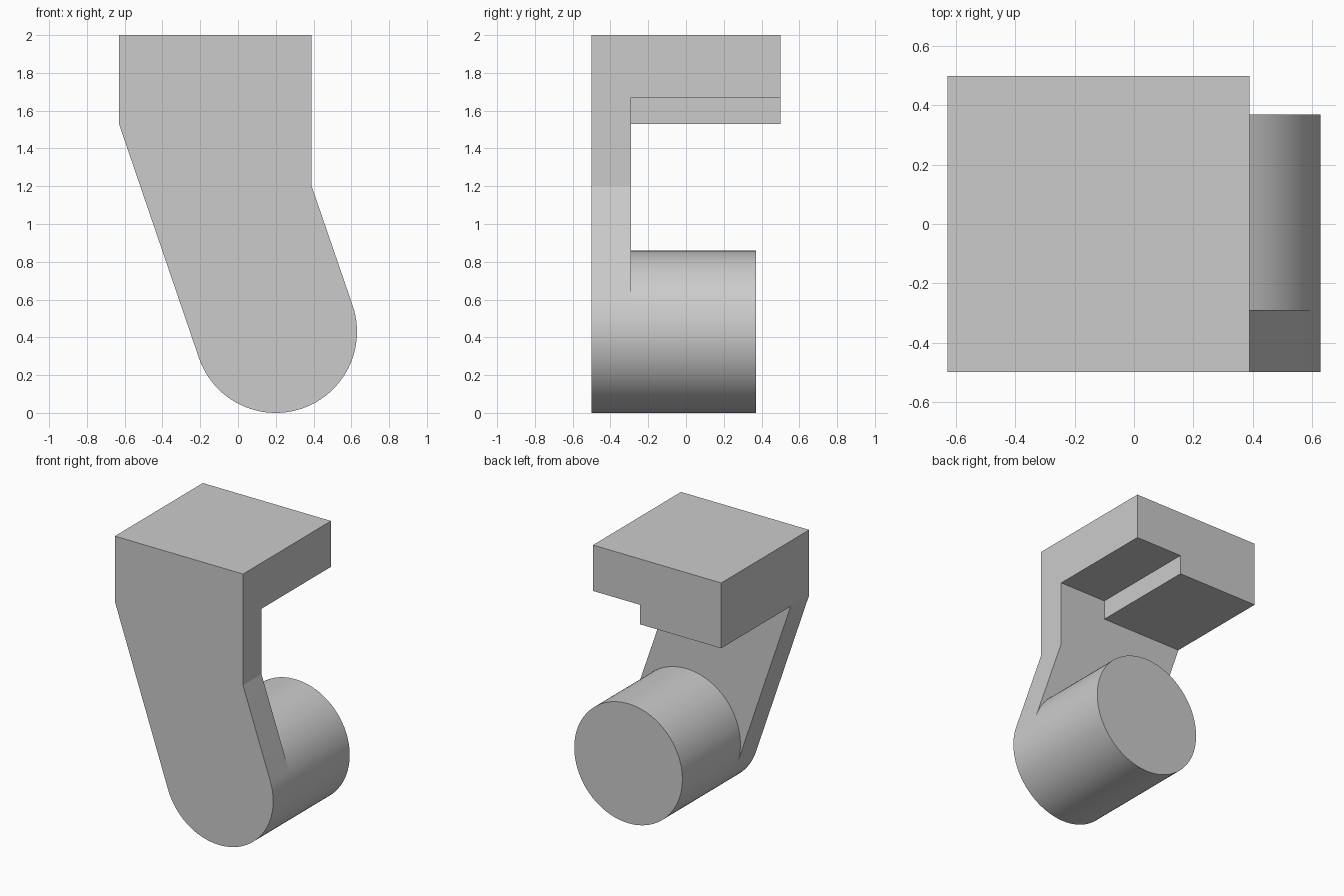
import bpy
import bmesh
from math import radians, cos, sin, pi

cube = bpy.data.objects.get("Cube")
if cube:
    bpy.data.objects.remove(cube, do_unlink=True)

GREY = (0.6, 0.6, 0.6, 1.0)
grey = bpy.data.materials.new("plain grey")
grey.use_nodes = True
grey.diffuse_color = GREY
grey.node_tree.nodes["Principled BSDF"].inputs["Base Color"].default_value = GREY

FRONT, PLATE_BACK, BOSS_BACK, BLOCK_BACK = -0.5, -0.29, 0.37, 0.5
LEFT, RIGHT, TOP = 0.39, -0.63, 2.0
RADIUS, BOSS_X = 0.43, 0.2
TILT = radians(18.85)
HALF_STEPS = 48


def extrude_profile(name, points, y0, y1):
    """Extrude an x-z outline along y."""
    bm = bmesh.new()
    face = bm.faces.new([bm.verts.new((x, y0, z)) for x, z in points])
    grown = bmesh.ops.extrude_face_region(bm, geom=[face])["geom"]
    verts = [g for g in grown if isinstance(g, bmesh.types.BMVert)]
    bmesh.ops.translate(bm, verts=verts, vec=(0, y1 - y0, 0))
    bmesh.ops.recalc_face_normals(bm, faces=bm.faces)
    mesh = bpy.data.meshes.new(name)
    bm.to_mesh(mesh)
    bm.free()
    mesh.materials.append(grey)
    obj = bpy.data.objects.new(name, mesh)
    bpy.context.collection.objects.link(obj)
    return obj


def arc(count):
    """Clockwise points round the boss, from the arm's left tangent."""
    angles = [TILT - pi * i / HALF_STEPS for i in range(count)]
    return [(BOSS_X + RADIUS * cos(a), RADIUS + RADIUS * sin(a)) for a in angles]


# Slanted front arm with a rounded end
arm_outline = [(RIGHT, 1.53), (RIGHT, TOP), (LEFT, TOP), (LEFT, 1.2)]
bracket = extrude_profile("bracket", arm_outline + arc(HALF_STEPS + 1), FRONT, PLATE_BACK)

# Stepped block behind the top of the arm
block_outline = [(RIGHT, 1.53), (RIGHT, TOP), (LEFT, TOP), (LEFT, 1.67),
                 (0.015, 1.67), (0.015, 1.53)]
block = extrude_profile("stepped_block", block_outline, PLATE_BACK, BLOCK_BACK)

# Round boss behind the foot of the arm
boss = extrude_profile("round_boss", arc(2 * HALF_STEPS), PLATE_BACK, BOSS_BACK)

# Fuse the parts into one solid
bpy.ops.object.select_all(action="DESELECT")
bpy.context.view_layer.objects.active = bracket
bracket.select_set(True)
for part in (block, boss):
    fuse = bracket.modifiers.new("fuse", "BOOLEAN")
    fuse.operation = "UNION"
    fuse.solver = "EXACT"
    fuse.object = part
    bpy.ops.object.modifier_apply(modifier=fuse.name)
    bpy.data.objects.remove(part, do_unlink=True)

# Clear flat seams but keep the rounded faces
bm = bmesh.new()
bm.from_mesh(bracket.data)
bmesh.ops.remove_doubles(bm, verts=bm.verts, dist=0.0001)
bmesh.ops.dissolve_limit(bm, angle_limit=radians(0.5), verts=bm.verts, edges=bm.edges)
bm.to_mesh(bracket.data)
bm.free()
bpy.ops.object.shade_smooth_by_angle(angle=radians(15))
